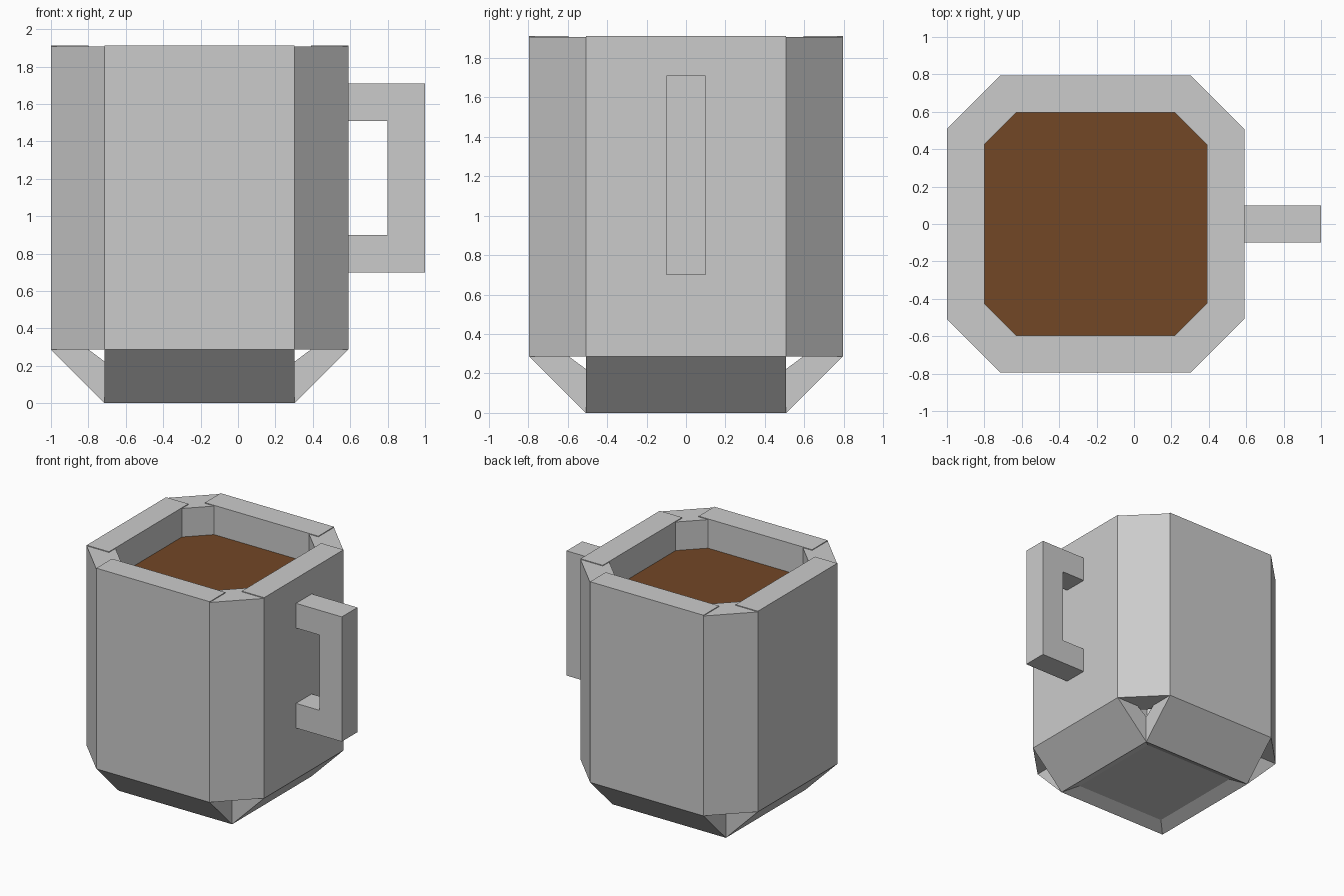
import bpy
from math import pi, sqrt
from mathutils import Matrix, Vector

cube = bpy.data.objects.get("Cube")
if cube:
    bpy.data.objects.remove(cube, do_unlink=True)

CENTRE = Vector((-0.205, 0, 0))   # middle of the cup
HALF = 0.795                      # outer half width
FLAT = 0.508                      # half length of each flat side
THICK = 0.2                       # wall thickness
BASE = 0.287                      # top of the sloped base
TOP = 1.912                       # height of the rim


def material(name, rgb):
    mat = bpy.data.materials.new(name)
    colour = (*rgb, 1)
    mat.diffuse_color = colour
    mat.use_nodes = True
    mat.node_tree.nodes["Principled BSDF"].inputs["Base Color"].default_value = colour
    return mat


grey = material("light_grey", (0.6, 0.6, 0.6))
brown = material("coffee_brown", (0.168, 0.063, 0.019))


def prism(name, profile, along, matrix, mat):
    """Extrude a closed profile of points along a vector."""
    n = len(profile)
    start = [Vector(p) for p in profile]
    verts = [matrix @ v for v in start + [v + Vector(along) for v in start]]
    faces = [list(range(n))[::-1], list(range(n, 2 * n))]
    faces += [[i, (i + 1) % n, n + (i + 1) % n, n + i] for i in range(n)]
    mesh = bpy.data.meshes.new(name)
    mesh.from_pydata(verts, [], faces)
    mesh.materials.append(mat)
    obj = bpy.data.objects.new(name, mesh)
    bpy.context.collection.objects.link(obj)
    # Make every face point outwards
    import bmesh
    bm = bmesh.new()
    bm.from_mesh(mesh)
    bmesh.ops.recalc_face_normals(bm, faces=bm.faces)
    bm.to_mesh(mesh)
    bm.free()
    return obj


def slab(name, x, y0, y1, z0, z1, matrix, mat):
    """Box that is symmetric in x."""
    outline = [(-x, y0, z0), (x, y0, z0), (x, y1, z0), (-x, y1, z0)]
    return prism(name, outline, (0, 0, z1 - z0), matrix, mat)


inner = HALF - THICK
corner_out = (HALF + FLAT) / sqrt(2)
corner_half = (HALF - FLAT) / sqrt(2)
base_profile = [(-FLAT, -HALF, BASE), (-FLAT, -FLAT, 0), (-FLAT, -0.41, 0.05),
                (-FLAT, -0.41, 0.15), (-FLAT, -inner, BASE)]

for i, side in enumerate(("front", "right", "back", "left")):
    turn = Matrix.Translation(CENTRE) @ Matrix.Rotation(i * pi / 2, 4, "Z")
    turn_corner = turn @ Matrix.Rotation(pi / 4, 4, "Z")
    # Flat wall, sloped base and slightly lower corner post
    slab(side + "_wall", FLAT, -HALF, -inner, BASE, TOP, turn, grey)
    prism(side + "_base_slope", base_profile, (2 * FLAT, 0, 0), turn, grey)
    slab(side + "_corner_post", corner_half, -corner_out, THICK - corner_out,
         BASE, TOP - 0.006, turn_corner, grey)

# Floor, recessed underneath
middle = Matrix.Translation(CENTRE)
slab("floor", 0.415, -0.415, 0.415, 0.05, 0.2, middle, grey)

# Coffee, cut to the inside of the cup
cut = (HALF + FLAT) - THICK * sqrt(2) - inner
quarter = [Vector((cut, -inner, 1.5)), Vector((inner, -cut, 1.5))]
outline = [Matrix.Rotation(i * pi / 2, 3, "Z") @ p for i in range(4) for p in quarter]
prism("coffee", outline, (0, 0, 0.175), middle, brown)

# Handle on the left side
handle = [(0.57, -0.1, 0.7), (1, -0.1, 0.7), (1, -0.1, 1.71), (0.57, -0.1, 1.71),
          (0.57, -0.1, 1.51), (0.8, -0.1, 1.51), (0.8, -0.1, 0.9), (0.57, -0.1, 0.9)]
prism("handle", handle, (0, 0.2, 0), Matrix.Identity(4), grey)
